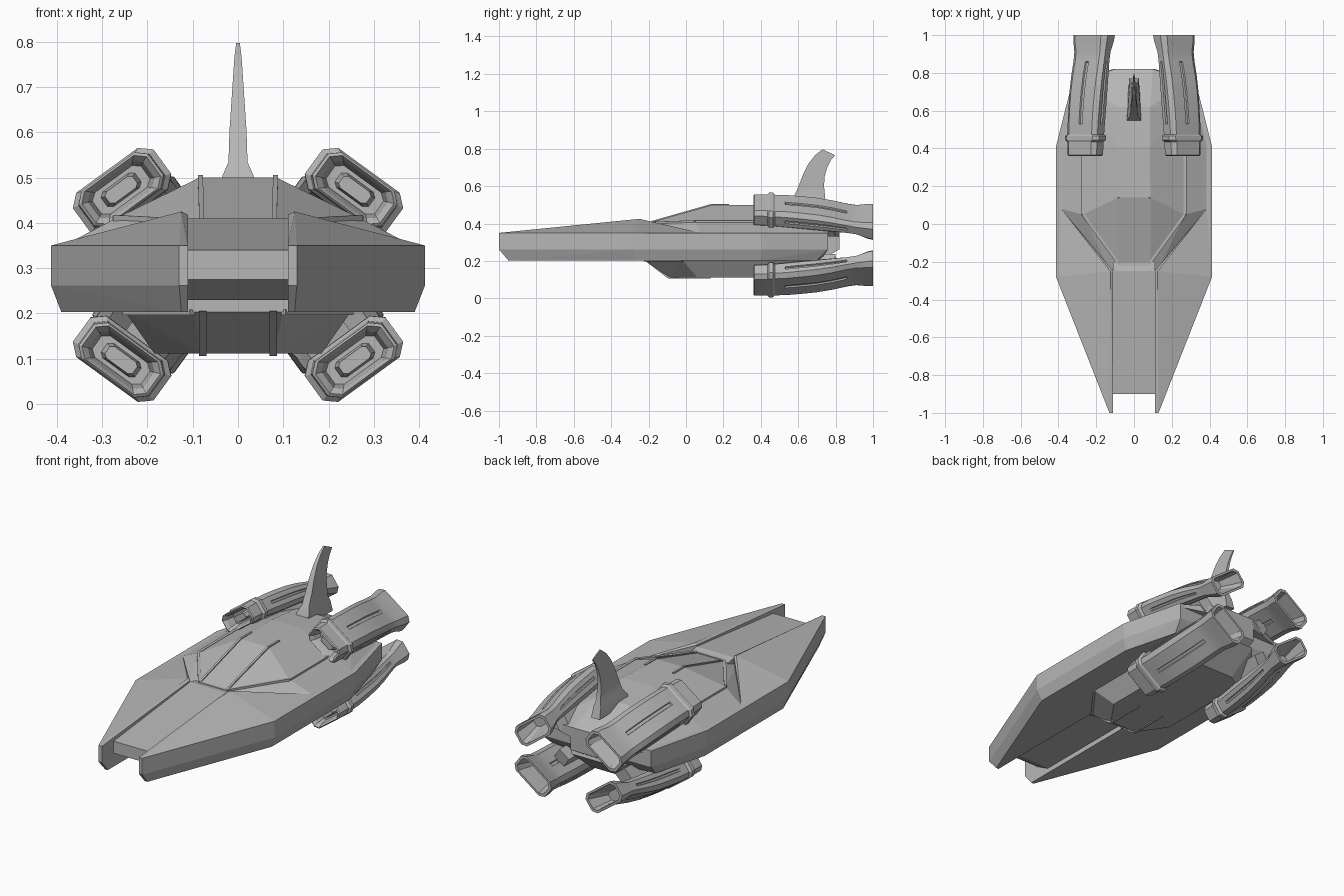
import bpy, bmesh, math
from mathutils import Vector

if "Cube" in bpy.data.objects:
    bpy.data.objects.remove(bpy.data.objects["Cube"])

grey = bpy.data.materials.new("hull_grey")
grey.diffuse_color = (0.47, 0.47, 0.47, 1)
grey.use_nodes = True
grey.node_tree.nodes["Principled BSDF"].inputs["Base Color"].default_value = grey.diffuse_color


def finish(name, bm, smooth=False):
    bmesh.ops.recalc_face_normals(bm, faces=bm.faces)
    me = bpy.data.meshes.new(name)
    bm.to_mesh(me)
    bm.free()
    me.materials.append(grey)
    ob = bpy.data.objects.new(name, me)
    bpy.context.collection.objects.link(ob)
    if smooth:
        bpy.ops.object.select_all(action='DESELECT')
        ob.select_set(True)
        bpy.context.view_layer.objects.active = ob
        bpy.ops.object.shade_smooth_by_angle(angle=math.radians(25))
    return ob


def solid(name, pts):
    """Convex solid around a few points, flat faces merged."""
    bm = bmesh.new()
    for p in pts:
        bm.verts.new(p)
    bmesh.ops.convex_hull(bm, input=bm.verts)
    junk = [v for v in bm.verts if not v.link_faces]
    bmesh.ops.delete(bm, geom=junk, context='VERTS')
    bmesh.ops.dissolve_limit(bm, angle_limit=math.radians(1.5),
                             verts=bm.verts, edges=bm.edges)
    return finish(name, bm)


def both(pts):
    return pts + [(-x, y, z) for x, y, z in pts if x]


def mirrored(name, pts):
    solid(name + "_right", pts)
    solid(name + "_left", [(-x, y, z) for x, y, z in pts])


def loft(rings):
    bm = bmesh.new()
    vs = [[bm.verts.new(p) for p in r] for r in rings]
    n = len(vs[0])
    bands = []
    for a, b in zip(vs, vs[1:]):
        bands.append([bm.faces.new((a[i], a[(i + 1) % n], b[(i + 1) % n], b[i]))
                      for i in range(n)])
    bm.faces.new(vs[0])
    bm.faces.new(vs[-1])
    bmesh.ops.recalc_face_normals(bm, faces=bm.faces)
    return bm, bands


def bar(name, p, q, w=0.012):
    """Thin raised frame bar from p to q, on both sides."""
    p, q = Vector(p), Vector(q)
    d = (q - p).normalized()
    s = d.cross(Vector((0, 0, 1))).normalized()
    t = s.cross(d)
    mirrored(name, [tuple(e + s * a * w / 2 + t * b * w / 2)
                    for e in (p, q) for a in (-1, 1) for b in (-1, 1)])


# Main hull halves with chamfered lower edge, forming the two nose prongs
top = [(.11, -1), (.13, -1), (.413, -.28), (.413, .41), (.325, .76), (.11, .76)]
low = [(.11, -.95), (.125, -.95), (.39, -.27), (.39, .40), (.31, .70), (.11, .72)]
mirrored("hull_side", [(x, y, z) for x, y in top for z in (.35, .262)]
         + [(x, y, .203) for x, y in low])

# Raised deck wedge on each prong
mirrored("prong_deck", [(.11, -1, .35), (.13, -1, .35), (.413, -.28, .35),
                        (.385, .08, .35), (.125, -.25, .425), (.11, -.25, .34),
                        (.11, -.25, .418), (.11, -1, .33)])

# Centre deck between the prongs, and the keel behind it
solid("centre_deck", both([(.112, -.9, .34), (.112, -.9, .275), (.112, -.82, .23),
                           (.112, -.25, .41), (.112, -.2, .40), (.112, -.2, .23)]))
solid("centre_keel", both([(.112, -.22, .203), (.112, -.22, .34), (.112, .82, .262),
                           (.112, .82, .35), (.112, .72, .203)]))

# Cabin body: windscreen, roof and sloping rear
solid("cabin_body", both([(.085, -.21, .40), (.27, .05, .41), (.085, .14, .5),
                          (.085, .41, .5), (.27, .41, .41), (.085, .62, .48),
                          (.24, .62, .41), (.1, .82, .385), (.125, -.25, .372),
                          (.385, .08, .35), (.385, .41, .35), (.3, .76, .35),
                          (.125, -.25, .33), (.385, .1, .33), (.3, .76, .33),
                          (.11, .82, .33)]))

# Canopy frame bars
bar("canopy_rail", (.08, -.21, .40), (.083, .14, .5), .011)
bar("canopy_roof_rail", (.083, .14, .499), (.083, .23, .499), .011)
bar("canopy_front_edge", (.082, -.21, .40), (.27, .05, .41), .015)
bar("canopy_side_edge", (.27, .05, .408), (.27, .38, .408), .015)
solid("canopy_nose_edge", both([(.085, y, z) for y in (-.22, -.203) for z in (.38, .406)]))

# Belly pod with two rails and a rim around its front
solid("belly_pod", both([(.1, -.22, .205), (.25, -.02, .205), (.25, .62, .205),
                         (.12, .8, .23), (.08, -.09, .112), (.185, .06, .112),
                         (.185, .6, .112), (.1, .66, .112), (.185, .06, .125),
                         (.185, .6, .125)]))
mirrored("belly_rail", [(x, y, z) for x in (.07, .086)
                        for y, z in ((-.225, .205), (-.095, .106), (.13, .106), (.13, .205))])
bar("belly_rim", (.1, -.22, .203), (.25, -.02, .203))

# Engine: intake plug, outer casing and hollow nozzle in one loft
# stations: y, inward shift, long scale, short scale
STATIONS = [(.385, 0, .34, .28), (.42, 0, .42, .36), (.42, 0, .6, .52),
            (.375, 0, .68, .64), (.36, 0, .8, .8), (.365, 0, .86, .88),
            (.435, .002, .88, .9), (.445, .003, 1, 1), (.465, .004, 1, 1),
            (.475, .005, .89, .9), (.53, .009, .9, .94), (.62, .019, .91, .95),
            (.7, .028, .92, .92), (.78, .04, .92, .84), (.86, .055, .91, .72),
            (.91, .064, .92, .7), (.97, .075, 1, .95), (1, .08, 1.01, 1),
            (1, .08, .88, .8), (.96, .074, .82, .68), (.88, .06, .66, .45)]
SLOT_BANDS = (10, 11, 12, 13)
U, V, CU, CV = .11, .056, .084, .033
SECTION = [(U, -CV), (U, -.008), (U, .008), (U, CV), (CU, V), (.011, V), (-.011, V),
           (-CU, V), (-U, CV), (-U, .008), (-U, -.008), (-U, -CV), (-CU, -V),
           (-.011, -V), (.011, -V), (CU, -V)]
SLOT_COLS = (1, 5, 9, 13)


def place(u, v, y, sx, sz):
    x = .258 + .81 * u + .59 * v
    z = .473 - .59 * u + .81 * v
    return (sx * x, y, .285 + sz * (z - .285))


for sx, side in ((1, "right"), (-1, "left")):
    for sz, lev in ((1, "upper"), (-1, "lower")):
        bm, bands = loft([[place(u * a, v * b - d, y, sx, sz) for u, v in SECTION]
                          for y, d, a, b in STATIONS])
        for c in SLOT_COLS:   # long recessed slots
            bmesh.ops.inset_region(bm, faces=[bands[k][c] for k in SLOT_BANDS],
                                   thickness=.003, depth=-.008, use_even_offset=True)
        finish(f"{lev}_{side}_engine", bm, smooth=True)
        # Pylon joining engine to hull
        solid(f"{lev}_{side}_pylon", [place(u, v, y, sx, sz) for u in (-.04, .03)
                                      for v, y in ((-.02, .52), (-.03, .78),
                                                   (-.15, .5), (-.15, .8))])

# Swept tail fin: front y, z, rear y, z, half thickness
FIN = [(.54, .46, .77, .44, .042), (.55, .5, .755, .5, .036), (.573, .535, .745, .53, .021),
       (.602, .6, .738, .6, .019), (.625, .66, .741, .65, .015), (.655, .72, .755, .7, .011),
       (.69, .765, .775, .74, .008), (.73, .797, .797, .765, .004)]
bm, _ = loft([[(-h, a, za), (h, a, za), (h * .6, b, zb), (-h * .6, b, zb)]
              for a, za, b, zb, h in FIN])
finish("tail_fin", bm, smooth=True)
